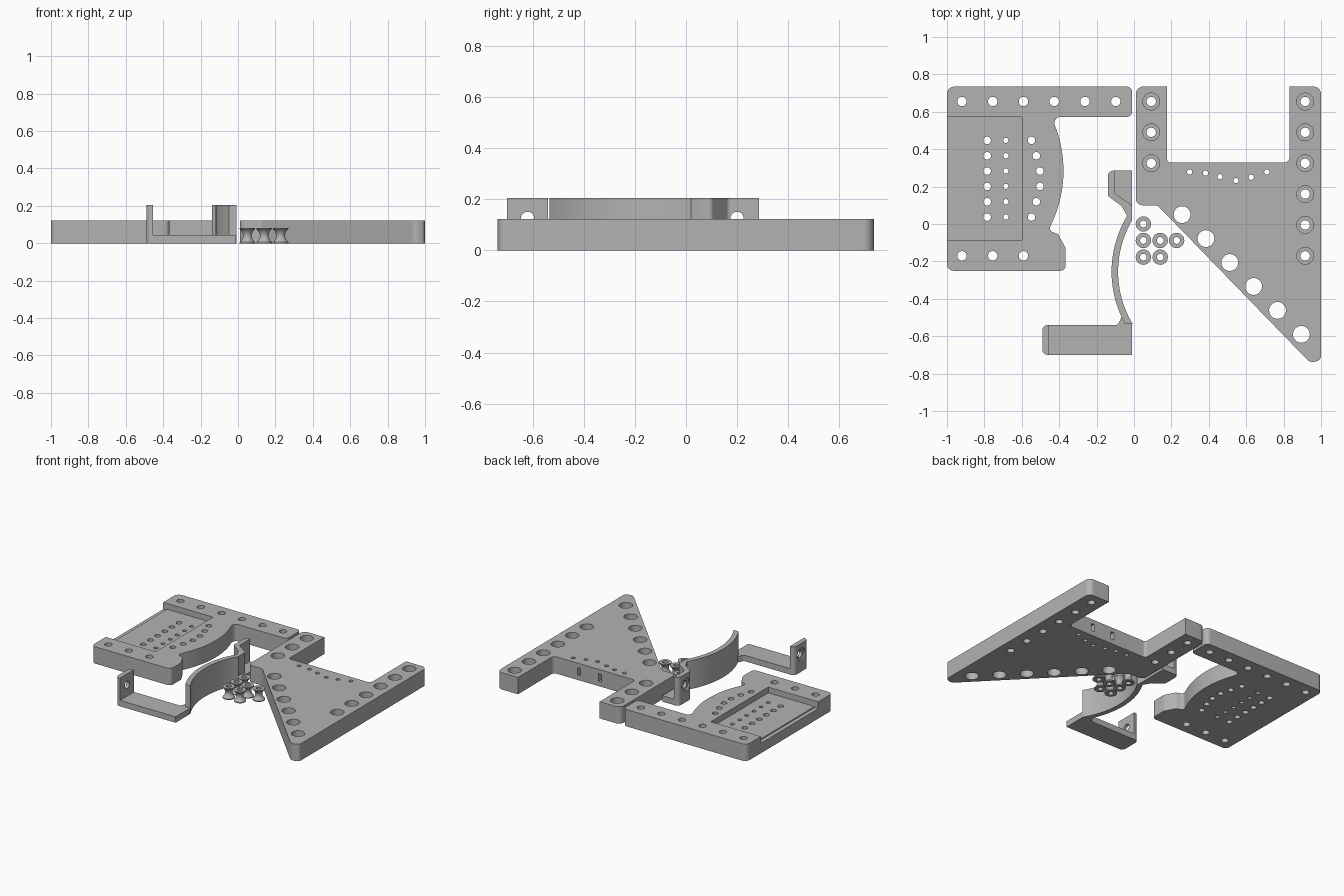
import bpy, bmesh, math
from mathutils import Vector

if "Cube" in bpy.data.objects:
    bpy.data.objects.remove(bpy.data.objects["Cube"])

grey = bpy.data.materials.new("plain grey")
grey.diffuse_color = (0.45, 0.45, 0.45, 1)
grey.use_nodes = True
grey.node_tree.nodes["Principled BSDF"].inputs["Base Color"].default_value = grey.diffuse_color
T = 0.122          # plate thickness
TOP = 0.205        # bracket height


def fillet(points):
    """Outline from (x, y) or (x, y, corner radius) points."""
    out, n = [], len(points)
    for i, p in enumerate(points):
        v = Vector(p[:2])
        if len(p) < 3:
            out.append(v)
            continue
        a = (Vector(points[i - 1][:2]) - v).normalized()
        b = (Vector(points[(i + 1) % n][:2]) - v).normalized()
        half = a.angle(b) / 2
        c = v + (a + b).normalized() * (p[2] / math.sin(half))
        t = p[2] / math.tan(half)
        s, e = v + a * t - c, v + b * t - c
        for k in range(9):
            d = s.lerp(e, k / 8)
            out.append(c + d.normalized() * p[2])
    return out


def arc(cx, cy, r, y0, y1, side=1, n=24):
    pts = []
    for k in range(n + 1):
        y = y0 + (y1 - y0) * k / n
        pts.append((cx + side * math.sqrt(r * r - (y - cy) ** 2), y))
    return pts


def add_object(name, bm):
    bmesh.ops.recalc_face_normals(bm, faces=bm.faces)
    me = bpy.data.meshes.new(name)
    bm.to_mesh(me)
    bm.free()
    me.materials.append(grey)
    ob = bpy.data.objects.new(name, me)
    bpy.context.collection.objects.link(ob)
    return ob


def prism(name, points, z0, z1):
    bm = bmesh.new()
    f = bm.faces.new([bm.verts.new((p[0], p[1], z0)) for p in fillet(points)])
    r = bmesh.ops.extrude_face_region(bm, geom=[f])
    verts = [v for v in r["geom"] if isinstance(v, bmesh.types.BMVert)]
    bmesh.ops.translate(bm, verts=verts, vec=(0, 0, z1 - z0))
    return add_object(name, bm)


def box(x0, x1, y0, y1, z0, z1):
    return prism("block", [(x0, y0), (x1, y0), (x1, y1), (x0, y1)], z0, z1)


def drill(spots, r, z0=-0.1, z1=0.3):
    """One cutter made of separate round pins."""
    bm = bmesh.new()
    for x, y in spots:
        g = bmesh.ops.create_cone(bm, cap_ends=True, segments=28, radius1=r,
                                  radius2=r, depth=z1 - z0)
        bmesh.ops.translate(bm, verts=g["verts"], vec=(x, y, (z0 + z1) / 2))
    return add_object("drill", bm)


def combine(ob, other, op="DIFFERENCE"):
    m = ob.modifiers.new("combine", "BOOLEAN")
    m.operation, m.solver, m.object = op, "EXACT", other
    bpy.context.view_layer.objects.active = ob
    bpy.ops.object.modifier_apply(modifier=m.name)
    bpy.data.objects.remove(other)


def smooth(ob):
    bpy.ops.object.select_all(action="DESELECT")
    ob.select_set(True)
    bpy.context.view_layer.objects.active = ob
    bpy.ops.object.shade_smooth_by_angle(angle=math.radians(30))


# Left plate with a curved inner edge
left = prism("left_plate", [
    (-1, 0.735, 0.04), (-1, -0.25, 0.035), (-0.365, -0.25, 0.03),
    (-0.365, -0.13, 0.03), (-0.405, -0.055, 0.02), (-0.455, -0.035, 0.02)]
    + arc(-1.037, 0.285, 0.66, 0.0, 0.53)
    + [(-0.425, 0.572, 0.03), (-0.01, 0.572, 0.03), (-0.01, 0.735, 0.03)], 0, T)
# Shallow pocket open at the outer end
combine(left, box(-1.1, -0.6, -0.085, 0.572, 0.08, 0.3))
combine(left, box(-1.1, -0.97, -0.085, 0.572, 0.072, 0.2))
row = [-0.92 + 0.1645 * i for i in range(6)]
rows_y = [0.447 - 0.082 * i for i in range(6)]
bend = [-0.548, -0.522, -0.503, -0.503, -0.522, -0.548]
combine(left, drill([(x, 0.655) for x in row] + [(x, -0.17) for x in row[:3]], 0.025))
combine(left, drill([(-0.785, y) for y in rows_y] + list(zip(bend, rows_y)), 0.02))
combine(left, drill([(-0.685, y) for y in rows_y], 0.014))
smooth(left)

# Right triangular plate with two arms
right = prism("right_plate", [
    (0.01, 0.735, 0.04), (0.01, 0.1, 0.035), (0.125, 0.1, 0.04),
    (0.945, -0.745, 0.045), (1, -0.725, 0.03), (1, 0.735, 0.04),
    (0.832, 0.735), (0.832, 0.328, 0.03), (0.177, 0.328, 0.02),
    (0.177, 0.735)], 0, T)
arm = [0.655 - 0.165 * i for i in range(6)]
bolts = [(0.092, y) for y in arm[:3]] + [(0.915, y) for y in arm]
combine(right, drill(bolts, 0.025))
combine(right, drill(bolts, 0.045, 0.06, 0.3))
combine(right, drill([(0.257 + 0.1276 * i, 0.05 - 0.128 * i) for i in range(6)], 0.045))
combine(right, drill([(0.297, 0.278), (0.382, 0.272), (0.46, 0.253),
                      (0.545, 0.232), (0.627, 0.25), (0.71, 0.278)], 0.014))
for x in (0.46, 0.627):     # slots in the rear wall
    combine(right, box(x - 0.012, x + 0.012, 0.255, 0.4, 0.035, 0.09))
smooth(right)

# Bracket: flat foot, curved wall and two upright tabs
bracket = prism("bracket", [
    (-0.49, -0.7, 0.03), (-0.01, -0.7), (-0.01, -0.53), (-0.06, -0.48),
    (-0.085, -0.54, 0.025), (-0.49, -0.54, 0.03)], 0, 0.043)
wall = prism("wall", arc(0.455, -0.255, 0.54, -0.535, 0.02, -1)
             + arc(0.455, -0.255, 0.575, 0.055, -0.535, -1), 0, TOP)
head = prism("head", [(-0.14, 0.285, 0.03), (-0.01, 0.285), (-0.01, 0.02),
                      (-0.035, 0.045), (-0.065, 0.095, 0.02),
                      (-0.14, 0.15, 0.02)], 0, 0.043)
head_tab = prism("head_tab", [
    (-0.14, 0.285, 0.03), (-0.105, 0.285), (-0.105, 0.165, 0.02),
    (-0.011, 0.1, 0.02), (-0.011, 0.019), (-0.036, 0.04),
    (-0.065, 0.095, 0.02), (-0.14, 0.15, 0.02)], 0, TOP)
foot_tab = prism("foot_tab", [(-0.49, -0.7, 0.03), (-0.455, -0.7),
                              (-0.455, -0.54), (-0.49, -0.54, 0.03)], 0, TOP)
for part in (wall, head, head_tab, foot_tab):
    combine(bracket, part, "UNION")
# Sideways screw holes with recesses on the outer faces
for r, ends in ((0.026, ((-0.6, -0.4), (-0.2, -0.09))),
                (0.045, ((-0.6, -0.478), (-0.2, -0.128)))):
    for (x0, x1), y in zip(ends, (-0.62, 0.2)):
        pin = drill([(0, 0)], r, x0, x1)
        pin.rotation_euler.y = math.pi / 2
        pin.location = (0, y, 0.125)
        bpy.context.view_layer.update()
        combine(bracket, pin)
smooth(bracket)

# Waisted hollow spacers, turned around their axes
profile = [(0.018, 0), (0.041, 0), (0.041, 0.006)]
for k in range(1, 12):
    u = k / 6 - 1
    profile.append((0.023 + 0.018 * u * u, 0.006 + 0.07 * k / 12))
profile += [(0.041, 0.076), (0.041, 0.082), (0.018, 0.082)]
SEG = 28
for i, (cx, cy) in enumerate([(0.05, 0), (0.05, -0.088), (0.14, -0.088),
                              (0.228, -0.088), (0.05, -0.177), (0.14, -0.177)]):
    bm = bmesh.new()
    rings = [[bm.verts.new((cx + r * math.cos(2 * math.pi * s / SEG),
                            cy + r * math.sin(2 * math.pi * s / SEG), z))
              for s in range(SEG)] for r, z in profile]
    for k, a in enumerate(rings):
        b = rings[(k + 1) % len(rings)]
        for s in range(SEG):
            t = (s + 1) % SEG
            bm.faces.new((a[s], a[t], b[t], b[s]))
    smooth(add_object(f"spacer_{i + 1}", bm))
